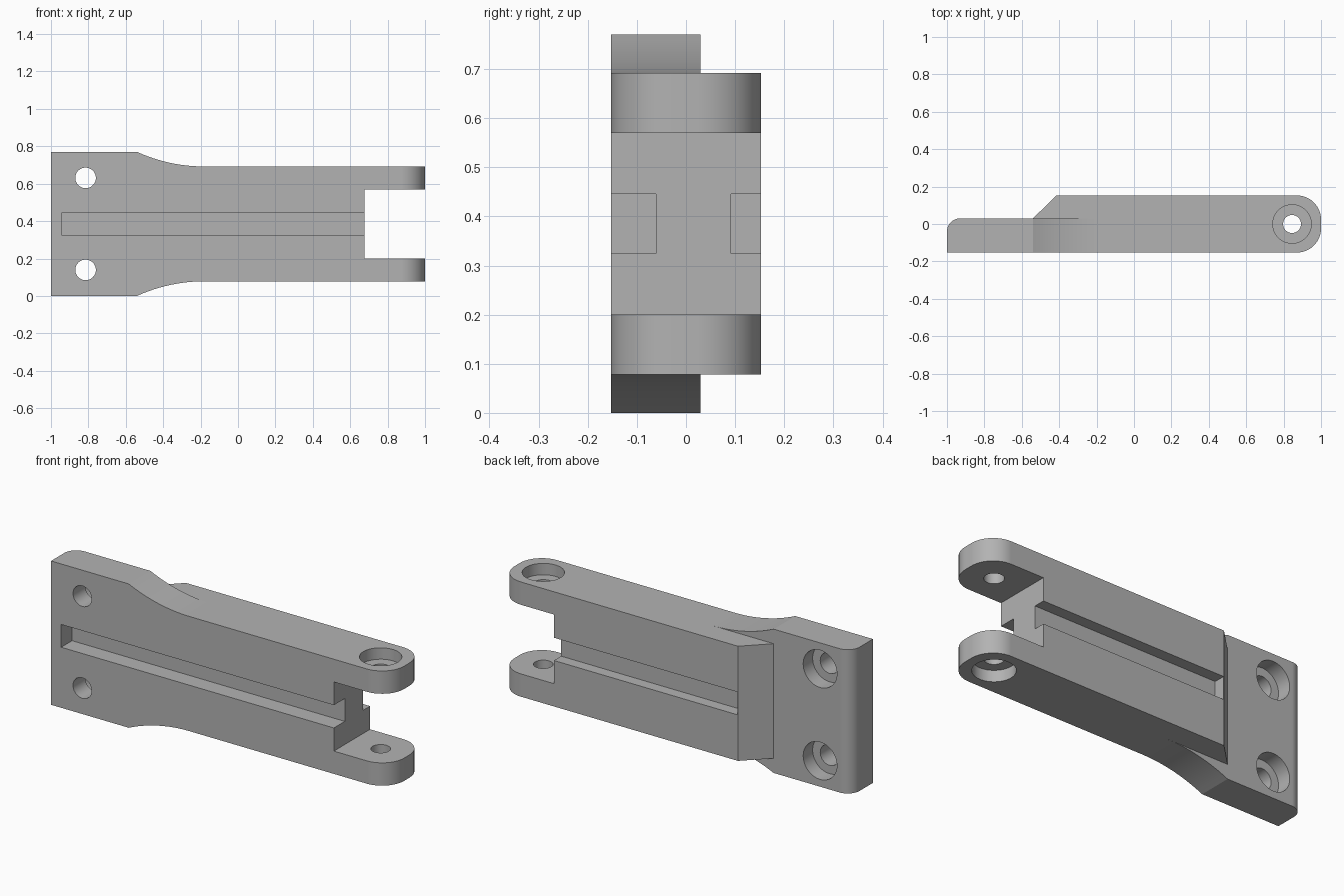
import bpy, bmesh, math
from mathutils import Matrix, Vector

if "Cube" in bpy.data.objects:
    bpy.data.objects.remove(bpy.data.objects["Cube"], do_unlink=True)

FRONT, BACK, PLATE_BACK = -0.153, 0.153, 0.03
LOW, HIGH, TOTAL = 0.078, 0.692, 0.77
MID = TOTAL / 2

grey = bpy.data.materials.new("plain grey")
grey.use_nodes = True
grey.diffuse_color = (0.45, 0.45, 0.45, 1)
grey.node_tree.nodes["Principled BSDF"].inputs["Base Color"].default_value = grey.diffuse_color


def finish(bm, name):
    bmesh.ops.recalc_face_normals(bm, faces=bm.faces)
    mesh = bpy.data.meshes.new(name)
    bm.to_mesh(mesh)
    bm.free()
    mesh.materials.append(grey)
    obj = bpy.data.objects.new(name, mesh)
    bpy.context.collection.objects.link(obj)
    return obj


def prism(name, points, direction, is_round=None, radius=0):
    """Extrude a closed outline and round the edges picked by is_round."""
    bm = bmesh.new()
    face = bm.faces.new([bm.verts.new(p) for p in points])
    new = bmesh.ops.extrude_face_region(bm, geom=[face])["geom"]
    bmesh.ops.translate(bm, vec=direction, verts=[v for v in new if isinstance(v, bmesh.types.BMVert)])
    bmesh.ops.recalc_face_normals(bm, faces=bm.faces)
    if is_round:
        edges = [e for e in bm.edges if all(is_round(v.co) for v in e.verts)
                 and abs((e.verts[0].co - e.verts[1].co).normalized().z) > 0.99]
        bmesh.ops.bevel(bm, geom=edges, offset=radius, segments=12, profile=0.5, affect='EDGES')
    return finish(bm, name)


def box(name, x0, x1, y0, y1, z0, z1):
    return prism(name, [(x0, y0, z0), (x1, y0, z0), (x1, y1, z0), (x0, y1, z0)], (0, 0, z1 - z0))


def cylinder(name, radius, start, end):
    start, end = Vector(start), Vector(end)
    axis = end - start
    bm = bmesh.new()
    turn = axis.to_track_quat('Z', 'Y').to_matrix().to_4x4()
    bmesh.ops.create_cone(bm, cap_ends=True, segments=48, radius1=radius, radius2=radius,
                          depth=axis.length, matrix=Matrix.Translation((start + end) / 2) @ turn)
    return finish(bm, name)


def combine(target, other, operation):
    mod = target.modifiers.new("join", 'BOOLEAN')
    mod.object, mod.operation, mod.solver = other, operation, 'EXACT'
    bpy.context.view_layer.objects.active = target
    bpy.ops.object.modifier_apply(modifier=mod.name)
    bpy.data.objects.remove(other, do_unlink=True)


# Main arm: chamfered at the plate end, rounded at the fork end
arm = prism("clevis_arm",
            [(-0.54, FRONT, LOW), (1, FRONT, LOW), (1, BACK, LOW),
             (-0.415, BACK, LOW), (-0.54, PLATE_BACK, LOW)],
            (0, 0, HIGH - LOW), lambda c: c.x > 0.99, 0.13)

# Mounting plate: flares out to full height along an arc on both sides
run, rise, steps = 0.36, TOTAL - HIGH, 12
flare_radius = (run ** 2 + rise ** 2) / (2 * rise)
sweep = math.asin(run / flare_radius)
upper = [(-1, TOTAL)]
for i in range(steps + 1):
    a = sweep * (1 - i / steps)
    upper.append((-0.18 - flare_radius * math.sin(a), HIGH + flare_radius * (1 - math.cos(a))))
outline = upper + [(x, TOTAL - z) for x, z in reversed(upper)]
plate = prism("mounting_plate", [(x, FRONT, z) for x, z in outline],
              (0, PLATE_BACK - FRONT, 0),
              lambda c: c.x < -0.99 and c.y > 0, 0.07)
combine(arm, plate, 'UNION')

# Fork opening and the long front and back grooves
cutters = [
    box("fork_opening", 0.675, 1.2, -0.3, 0.3, MID - 0.185, MID + 0.185),
    box("front_groove", -0.94, 0.8, -0.3, -0.061, MID - 0.061, MID + 0.061),
    box("back_groove", -0.413, 0.8, 0.092, 0.3, MID - 0.061, MID + 0.061),
    cylinder("pin_hole", 0.048, (0.845, 0, -0.1), (0.845, 0, 0.9)),
]

# Counterbores for the pin, and counterbored screw holes in the plate
for side in (-1, 1):
    cutters.append(cylinder("pin_counterbore", 0.103,
                            (0.845, 0, MID + side * 0.246), (0.845, 0, MID + side * 0.5)))
    z = MID + side * 0.246
    cutters.append(cylinder("screw_hole", 0.055, (-0.815, -0.3, z), (-0.815, 0.3, z)))
    cutters.append(cylinder("screw_counterbore", 0.1,
                            (-0.815, PLATE_BACK - 0.08, z), (-0.815, 0.3, z)))
for cutter in cutters:
    combine(arm, cutter, 'DIFFERENCE')

# Smooth the round walls while keeping machined edges crisp
bpy.ops.object.select_all(action='DESELECT')
arm.select_set(True)
bpy.context.view_layer.objects.active = arm
bpy.ops.object.shade_smooth_by_angle(angle=math.radians(20))
weighted = arm.modifiers.new("even shading", 'WEIGHTED_NORMAL')
weighted.keep_sharp = True
